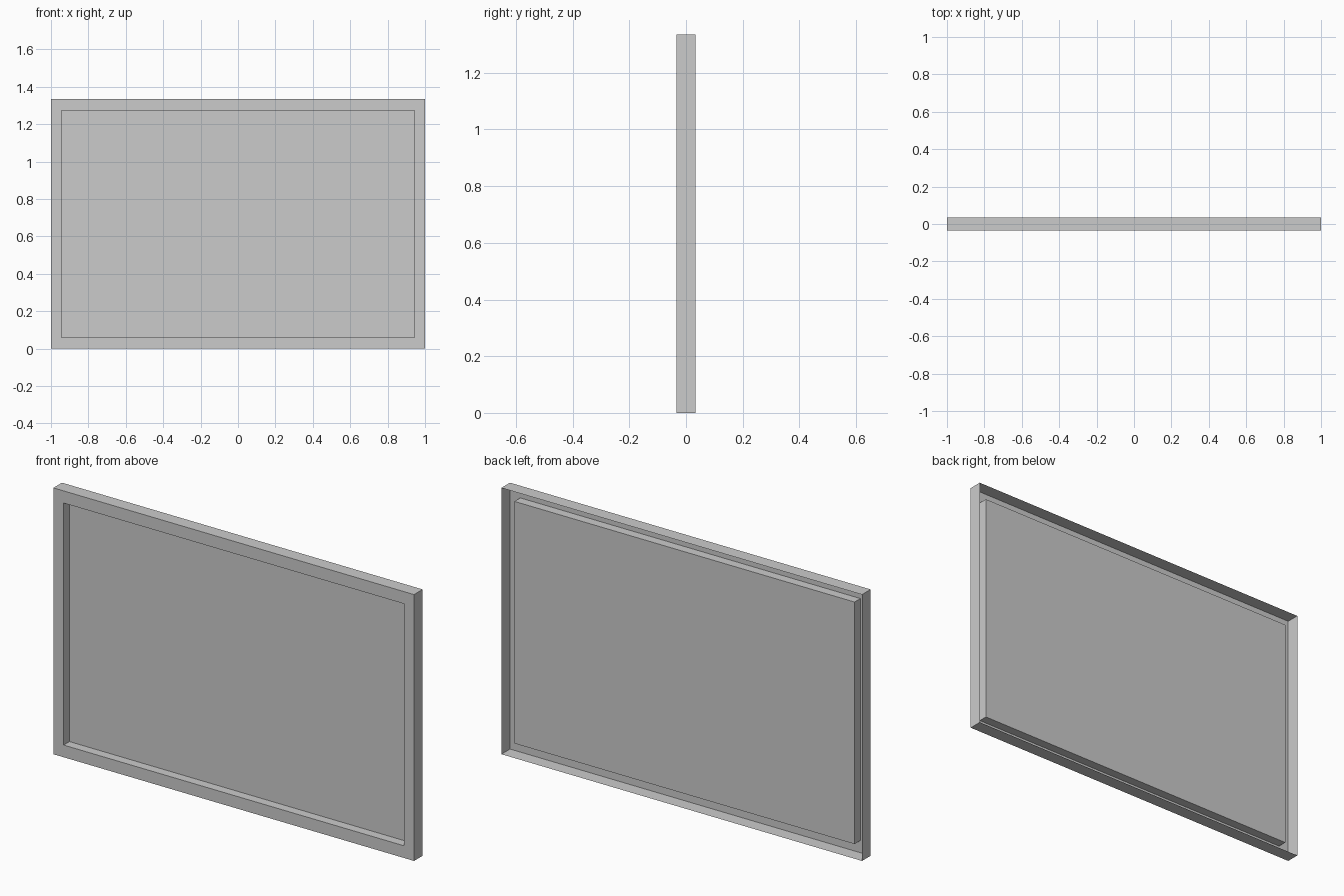
import bpy, bmesh

if "Cube" in bpy.data.objects:
    bpy.data.objects.remove(bpy.data.objects["Cube"])

HEIGHT, HALF_DEPTH = 1.335, 0.034
MARGIN_X, MARGIN_Z = 0.057, 0.061
FLOOR_Y = 0.012

bm = bmesh.new()


def ring(y, mx=0.0, mz=0.0):
    """Rectangular loop at depth y, inset by the given margins."""
    x, z0, z1 = 1.0 - mx, mz, HEIGHT - mz
    return [bm.verts.new(p) for p in
            ((-x, y, z0), (x, y, z0), (x, y, z1), (-x, y, z1))]


# Open-backed sheet: outer walls, front border, recess walls
rings = [ring(HALF_DEPTH),
         ring(-HALF_DEPTH),
         ring(-HALF_DEPTH, MARGIN_X, MARGIN_Z),
         ring(FLOOR_Y, MARGIN_X, MARGIN_Z)]
for a, b in zip(rings, rings[1:]):
    for i in range(4):
        j = (i + 1) % 4
        bm.faces.new((a[i], a[j], b[j], b[i]))

# Recessed board, facing the front
bm.faces.new(rings[-1])
bm.normal_update()

mesh = bpy.data.meshes.new("framed_board")
bm.to_mesh(mesh)
bm.free()
bpy.context.collection.objects.link(bpy.data.objects.new("framed_board", mesh))
